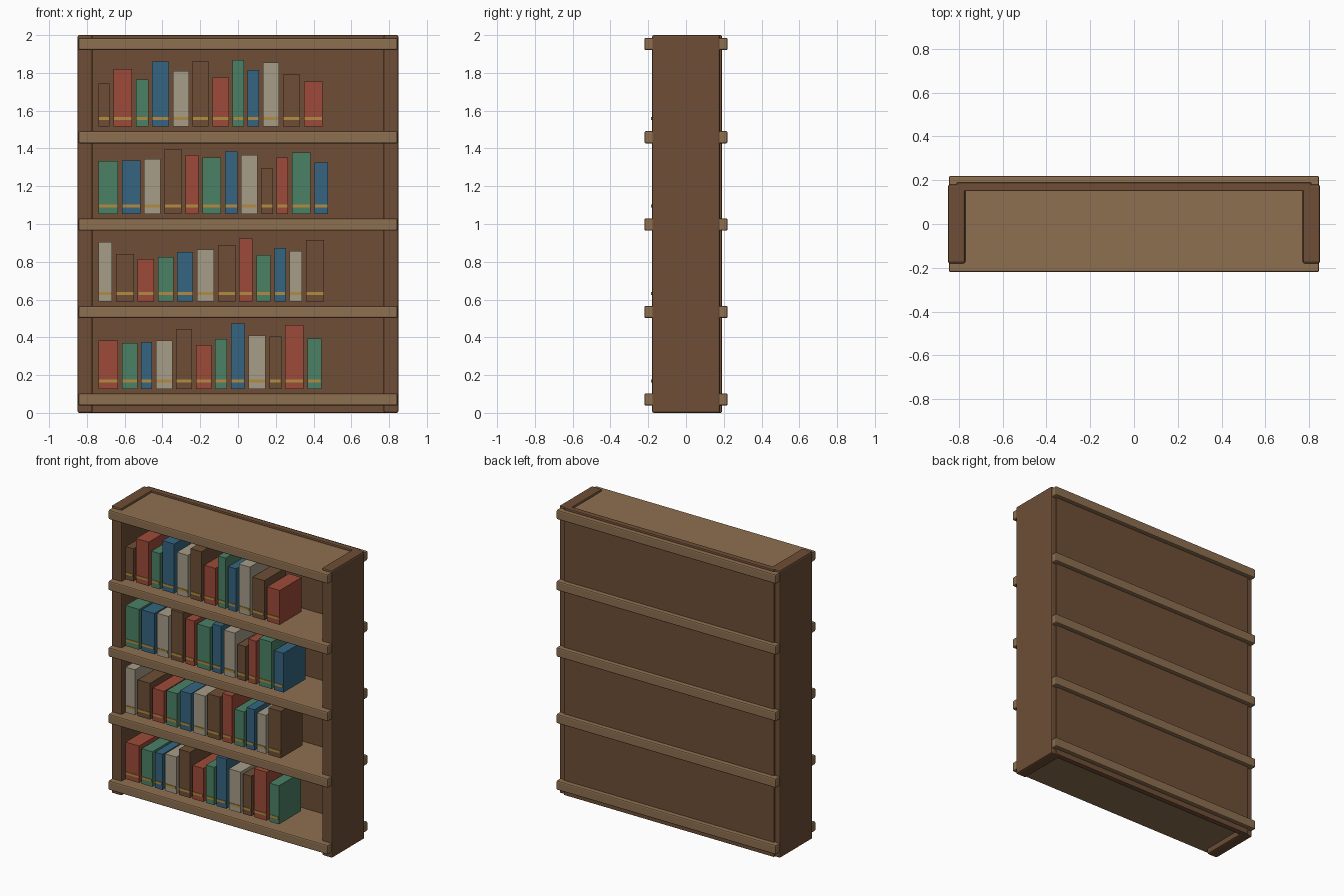
import bpy


def material(name, rgb):
    m = bpy.data.materials.new(name)
    m.diffuse_color = (*rgb, 1)
    return m


DARK = material("dark_wood", (0.155, 0.076, 0.037))
LIGHT = material("light_wood", (0.27, 0.16, 0.08))
GOLD = material("gold", (0.45, 0.26, 0.05))
COVERS = [material("red_cover", (0.34, 0.068, 0.04)),
          material("green_cover", (0.07, 0.22, 0.13)),
          material("blue_cover", (0.035, 0.13, 0.22)),
          material("cream_cover", (0.38, 0.34, 0.25)),
          material("brown_cover", (0.155, 0.076, 0.037))]


def box(name, x, y, z, mat, bevel=0.0):
    """Box spanning the (min, max) ranges x, y and z."""
    bpy.ops.mesh.primitive_cube_add(size=1, location=[(a + b) / 2 for a, b in (x, y, z)])
    ob = bpy.context.object
    ob.name = name
    ob.scale = [b - a for a, b in (x, y, z)]
    bpy.ops.object.transform_apply(location=False, rotation=False, scale=True)
    ob.data.materials.append(mat)
    if bevel:
        mod = ob.modifiers.new("bevel", "BEVEL")
        mod.width = bevel
        mod.segments = 2
    return ob


# Case: two side panels and a back panel
box("left_side", (-0.85, -0.77), (-0.18, 0.18), (0, 2), DARK, 0.01)
box("right_side", (0.77, 0.85), (-0.18, 0.18), (0, 2), DARK, 0.01)
box("back_panel", (-0.81, 0.81), (0.15, 0.19), (0, 2), DARK, 0.006)

# Shelves run through the case and overhang front and back
for i, z in enumerate((0.071, 0.534, 0.997, 1.459, 1.953)):
    box(f"shelf_{i + 1}", (-0.845, 0.845), (-0.22, 0.22), (z - 0.0325, z + 0.0325), LIGHT, 0.008)

# Books: (width, height) per row from the bottom up, left to right
ROWS = [
    [(.103, .257), (.082, .244), (.058, .247), (.087, .257), (.085, .318), (.082, .233),
     (.063, .263), (.074, .345), (.09, .284), (.063, .278), (.098, .337), (.074, .268)],
    [(.072, .316), (.095, .252), (.087, .225), (.082, .236), (.085, .263), (.09, .276),
     (.093, .30), (.072, .332), (.074, .247), (.061, .284), (.067, .268), (.095, .326)],
    [(.103, .281), (.098, .284), (.087, .292), (.092, .345), (.069, .313), (.10, .30),
     (.066, .332), (.085, .313), (.063, .241), (.061, .30), (.098, .326), (.072, .273)],
    [(.059, .228), (.098, .305), (.066, .249), (.09, .345), (.085, .294), (.085, .347),
     (.087, .26), (.059, .353), (.061, .30), (.085, .34), (.092, .276), (.098, .239)],
]
for r, row in enumerate(ROWS):
    x, z = -0.738, 0.127 + 0.463 * r
    for i, (w, h) in enumerate(row):
        box(f"book_{r + 1}_{i + 1}", (x, x + w), (-0.18, 0.06), (z, z + h), COVERS[(i + 3 * r) % 5])
        # Gold band across the spine
        box(f"spine_band_{r + 1}_{i + 1}", (x + 0.003, x + w - 0.003), (-0.184, -0.17),
            (z + 0.035, z + 0.051), GOLD)
        x += w + 0.02
